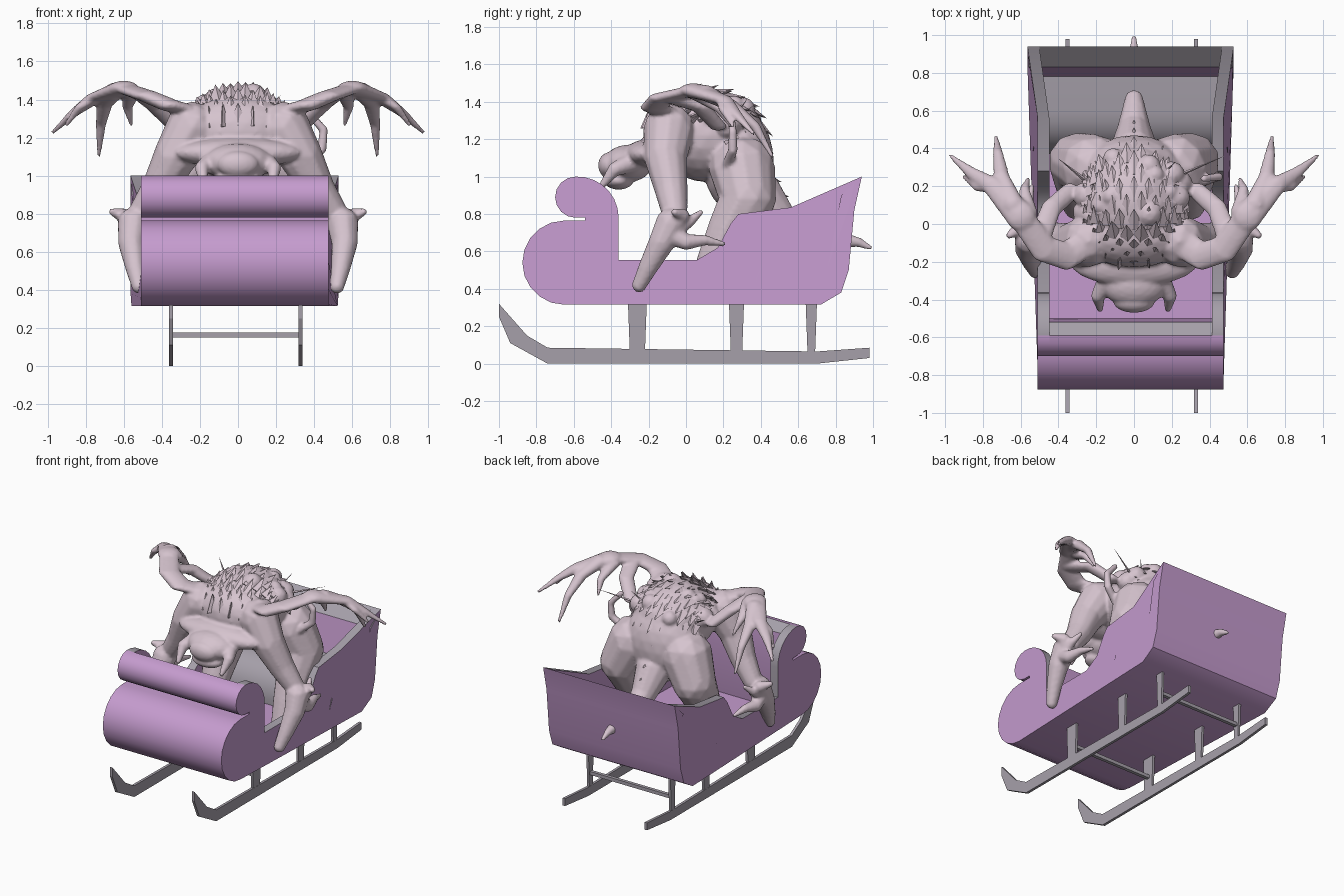
import bpy, bmesh, math, random
from mathutils import Vector, Matrix

random.seed(4)
if "Cube" in bpy.data.objects:
    bpy.data.objects.remove(bpy.data.objects["Cube"], do_unlink=True)


def material(name, *rgb):
    mat = bpy.data.materials.new(name)
    mat.use_nodes = True
    mat.diffuse_color = (*rgb, 1)
    mat.node_tree.nodes["Principled BSDF"].inputs["Base Color"].default_value = (*rgb, 1)
    return mat


purple = material("lilac paint", .56, .33, .62)
grey = material("warm grey", .38, .35, .4)
hide = material("pale pink hide", .67, .55, .62)


def finish(name, bm, *materials, smooth_angle=None):
    bmesh.ops.recalc_face_normals(bm, faces=bm.faces)
    mesh = bpy.data.meshes.new(name)
    bm.to_mesh(mesh)
    bm.free()
    obj = bpy.data.objects.new(name, mesh)
    bpy.context.collection.objects.link(obj)
    for mat in materials:
        mesh.materials.append(mat)
    if smooth_angle:
        bpy.ops.object.select_all(action='DESELECT')
        obj.select_set(True)
        bpy.context.view_layer.objects.active = obj
        bpy.ops.object.shade_smooth_by_angle(angle=math.radians(smooth_angle))
    return obj


def arc(y, z, radius, start, end, steps):
    angles = [math.radians(start + (end - start) * i / steps) for i in range(steps + 1)]
    return [(y + radius * math.cos(a), z + radius * math.sin(a)) for a in angles]


def straight(x, y, z):
    return x


def flared(x, y, z):
    # the sleigh widens to the back, while the low part of its rim stays narrow
    ramp = 0 if z > .55 and y < .8 else min(max(y + .1, 0), .9)
    return sleigh_middle + x + math.copysign(.06 * ramp, x)


def extrude(name, outline, x_from, x_to, materials, second=(), place=straight, smooth_angle=None):
    """Extrude a y, z outline along x; edges listed in second take the second material."""
    bm = bmesh.new()
    near, far = [[bm.verts.new((place(x, y, z), y, z)) for y, z in outline] for x in (x_from, x_to)]
    bm.faces.new(near)
    bm.faces.new(far[::-1])
    for i in range(len(outline)):
        face = bm.faces.new((near[i - 1], far[i - 1], far[i], near[i]))
        face.material_index = int(i in second)
    return finish(name, bm, *materials, smooth_angle=smooth_angle)


# Sleigh outlines: scrolled outer skin, open rim and inner lining with a seat
sleigh_middle = -.018
scroll = arc(-.59, .89, .11, 90, 270, 8)
roll = arc(-.65, .54, .225, 90, 270, 10)
skin = scroll + [(-.54, .78), (-.54, .765)] + roll
skin += [(.72, .315), (.83, .38), (.87, .5), (.9, .82), (.94, 1)]
rim = [(.56, .835), (.28, .8), (.24, .75), (.17, .62), (.06, .555), (-.36, .555)]
rim += arc(-.58, .78, .22, 0, 80, 6)
seat = arc(.6, .4, .23, 90, 180, 6)
lining = [(.83, .9), (.78, .64)] + seat + [(.37, .36), (-.55, .36), (-.5, .75), (-.52, .95)]

# Sleigh body: two thick sides and a shell between them
rim_edges = [0, *range(len(skin), len(skin) + len(rim))]
for side, s in (("left", 1), ("right", -1)):
    extrude("sleigh_side_" + side, skin + rim, s * .43, s * .492, (purple, grey),
            rim_edges, flared, smooth_angle=35)
seat_start = len(skin) + 2
grey_edges = [0, len(skin), *range(seat_start, seat_start + len(seat) + 1)]
extrude("sleigh_shell", skin + lining, -.487, .487, (purple, grey), grey_edges, flared, smooth_angle=35)


# Runners, posts and cross bars
def bar(name, x, half_width, outline):
    extrude(name, outline, x - half_width, x + half_width, (grey,))


runner = [(-1, .32), (-.85, .15), (-.74, .085), (.7, .065), (.98, .085),
          (.98, .03), (.7, 0), (-.74, 0), (-.94, .11), (-1, .25)]
for side, s in (("left", 1), ("right", -1)):
    x = s * .34 - .012
    bar("runner_" + side, x, .01, runner)
    for place, y, half in (("front", -.26, .05), ("middle", .27, .04), ("back", .67, .03)):
        foot = half - .01
        bar(f"{place}_post_{side}", x, .009,
            [(y - half, .32), (y + half, .32), (y + foot, .05), (y - foot, .05)])
for place, y in (("front", -.26), ("back", .67)):
    bar("cross_bar_" + place, -.012, .34, arc(y, .163, .018, 45, 315, 3))

# Creature: overlapping masses and limbs, fused by a remesh
body = bmesh.new()


def blob(centre, radii, detail=2):
    shape = Matrix.Translation(centre) @ Matrix.Diagonal((*radii, 1))
    bmesh.ops.create_icosphere(body, subdivisions=detail, radius=1, matrix=shape)


def limb(s, thick, thin, *points, flat=1):
    """Tapering chain of blobs through the points, mirrored by s and flattened in z."""
    points = [Vector((s * x, y, z)) for x, y, z in points]
    total = sum((b - a).length for a, b in zip(points, points[1:]))
    done = 0
    for a, b in zip(points, points[1:]):
        length = (b - a).length
        steps = int(length / (.3 * thin + .008)) + 1
        for i in range(steps + 1):
            t = i / steps
            r = thick + (thin - thick) * (done + t * length) / total
            blob(a.lerp(b, t), (r, r, max(r * flat, .012)))
        done += length


masses = {
    "chest": ((0, .12, 1.22), (.28, .3, .25)),
    "shoulders": ((0, -.05, 1.23), (.31, .18, .19)),
    "rump": ((0, .28, 1.08), (.28, .19, .28)),
    "brow": ((0, -.2, 1.12), (.34, .13, .08)),
    "head": ((0, -.31, 1.07), (.18, .13, .1)),
    "snout": ((0, -.41, 1.06), (.11, .06, .07)),
    "jaw": ((0, -.36, .98), (.12, .08, .05)),
}
for centre, radii in masses.values():
    blob(centre, radii, detail=3)

# tail, coming out again through the sleigh back
limb(1, .13, .05, (0, .38, .92), (0, .5, .78), (0, .66, .68))
limb(1, .042, .014, (0, .84, .66), (0, .92, .65), (0, .985, .62))
for s in (1, -1):
    # tusk
    limb(s, .06, .018, (.13, -.28, 1.08), (.19, -.38, 1.04), (.18, -.45, .95))
    # arm reaching over the side, forearm and claws
    limb(s, .14, .07, (.24, -.09, 1.25), (.33, -.11, 1.1), (.42, -.08, .93), (.51, -.06, .8))
    limb(s, .085, .04, (.55, -.08, .75), (.56, -.13, .65), (.54, -.2, .52), (.52, -.25, .42))
    limb(s, .06, .014, (.56, -.1, .7), (.58, 0, .65), (.56, .1, .66), (.54, .2, .64))
    limb(s, .06, .02, (.56, -.06, .74), (.6, -.02, .79), (.66, -.06, .81))
    limb(s, .05, .015, (.57, -.08, .7), (.57, .02, .76), (.54, .08, .81))
    # leg and foot
    limb(s, .18, .08, (.22, .3, 1.04), (.3, .33, .88), (.3, .24, .72), (.3, .16, .56), (.3, .1, .42))
    # ragged wing: broad root, outer finger, hanging fingers and rear web
    limb(s, .08, .07, (.22, -.08, 1.33), (.36, -.17, 1.37), (.48, -.13, 1.42), (.6, .04, 1.46), flat=.4)
    limb(s, .08, .012, (.6, .04, 1.46), (.75, .2, 1.41), (.86, .27, 1.33), (.97, .36, 1.23), flat=.5)
    limb(s, .06, .012, (.64, .1, 1.45), (.7, .24, 1.38), (.72, .37, 1.27), (.73, .46, 1.11), flat=.7)
    limb(s, .04, .012, (.75, .2, 1.41), (.83, .2, 1.36), (.9, .25, 1.27), flat=.6)
    limb(s, .05, .012, (.56, .06, 1.44), (.58, .18, 1.36), (.56, .24, 1.27), flat=.7)
    limb(s, .06, .05, (.5, -.08, 1.42), (.44, .08, 1.37), (.34, .17, 1.27), flat=.5)
    # lumps of muscle
    for i in range(14):
        along, across = random.uniform(.2, 2.6), random.uniform(.2, 1.3)
        r = random.uniform(.045, .075)
        blob((s * .27 * math.sin(across), .12 - .29 * math.cos(along) * math.cos(across),
              1.2 + .23 * math.sin(along) * math.cos(across)), (r, r, r))
# loose strand beside the left hip
limb(1, .03, .02, (.34, .22, 1.06), (.44, .25, 1.14), (.45, .25, 1.24), (.37, .24, 1.33))

creature = finish("creature_body", body, hide)
fuse = creature.modifiers.new("fuse", 'REMESH')
fuse.mode, fuse.voxel_size, fuse.use_smooth_shade = 'VOXEL', .011, True
soften = creature.modifiers.new("soften", 'SMOOTH')
soften.factor, soften.iterations = .5, 2

# Pointed scales over the back, tips swept to the rear
scales = bmesh.new()


def spike(base, direction, length, width, thick):
    turn = Vector(direction).to_track_quat('Z', 'Y').to_matrix().to_4x4()
    shape = (Matrix.Translation(base) @ turn @ Matrix.Diagonal((width, thick, length, 1))
             @ Matrix.Translation((0, 0, .3)))
    bmesh.ops.create_cone(scales, cap_ends=True, segments=4, radius1=1, radius2=0, depth=1, matrix=shape)


rows = 13
for row in range(rows):
    along = .35 + 2.75 * row / (rows - 1)
    for column in range(-4, 5):
        across = (column + row % 2 / 2) / 4
        out = Vector((math.sin(across), -math.cos(along) * math.cos(across),
                      math.sin(along) * math.cos(across)))
        rear = Vector((0, math.sin(along), math.cos(along)))
        drop = .12 * max(along - 2.4, 0)
        base = Vector((.29 * out.x, .1 + .32 * out.y, 1.2 + .25 * out.z - drop))
        size = .13 - .035 * abs(across) + random.uniform(-.015, .015)
        spike(base, rear + out * .35, size, size * .42, size * .2)

# ridge down the rump, small brow points and broken shafts in the back
for step in range(3):
    spike((0, .42 + .04 * step, 1 - .08 * step), (0, .8, -.25), .12, .05, .03)
for column in range(-4, 5):
    spike((column * .065, -.24, 1.17 - .008 * abs(column)), (0, .4, .6), .07, .035, .02)
for x, reach, length in ((.22, (.33, .14, .1), .38), (.14, (.1, .1, .15), .22), (-.28, (-.2, .16, .12), .22)):
    spike((x, .25, 1.3), reach, length, .012, .012)
finish("creature_scales", scales, hide)
